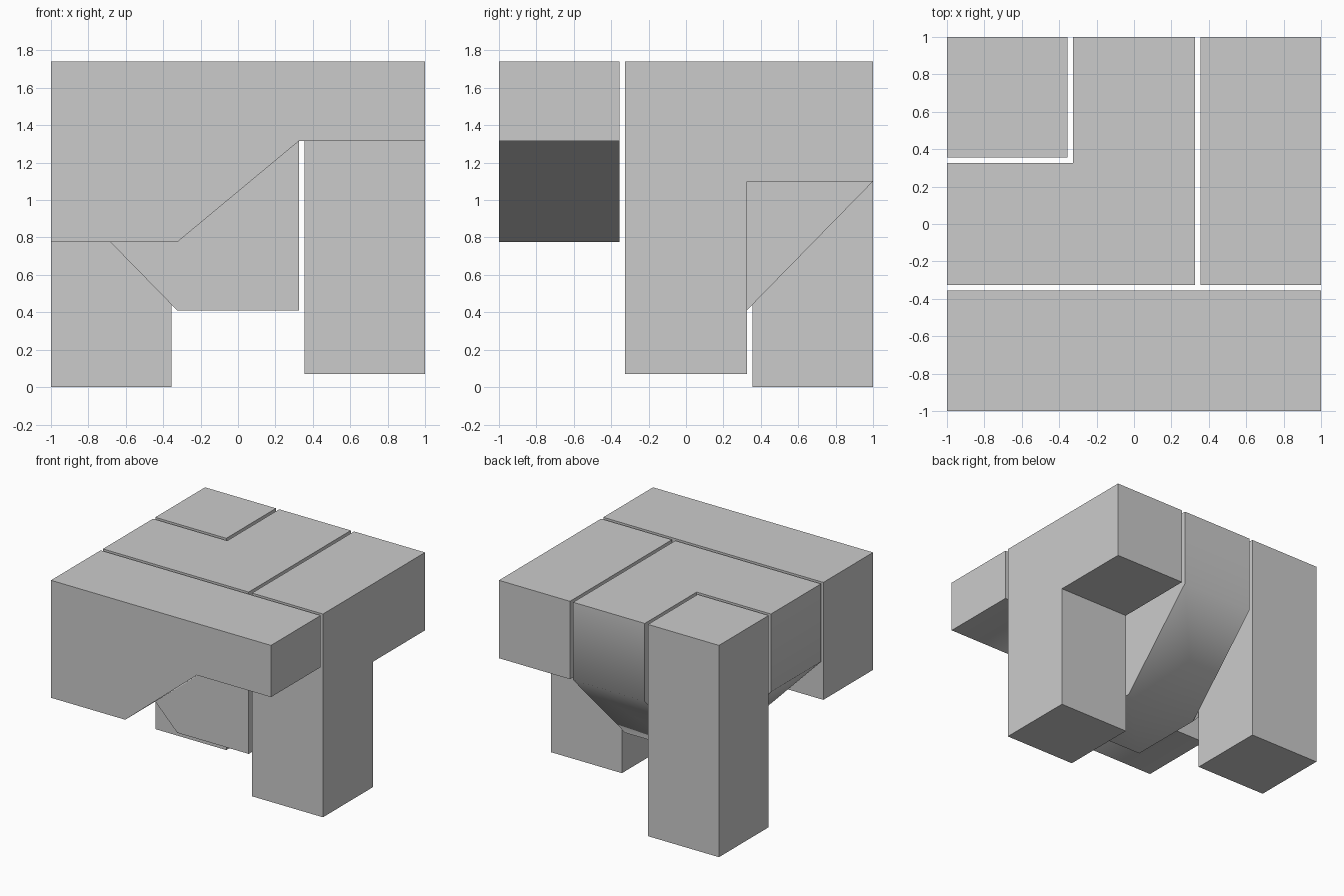
import bpy, bmesh
from mathutils import Vector

if "Cube" in bpy.data.objects:
    bpy.data.objects.remove(bpy.data.objects["Cube"])

TOP = 1.74   # shared flat top height
HALF = 0.325 # half width of a grid cell
GAP = 0.355  # far side of the gap


def finish(name, bm):
    bmesh.ops.recalc_face_normals(bm, faces=bm.faces)
    mesh = bpy.data.meshes.new(name)
    bm.to_mesh(mesh)
    bm.free()
    obj = bpy.data.objects.new(name, mesh)
    bpy.context.collection.objects.link(obj)
    return obj


def prism(name, profile, offset):
    """Extrude a closed planar profile along an offset."""
    bm = bmesh.new()
    face = bm.faces.new([bm.verts.new(p) for p in profile])
    ext = bmesh.ops.extrude_face_region(bm, geom=[face], use_keep_orig=True)
    moved = [v for v in ext["geom"] if isinstance(v, bmesh.types.BMVert)]
    bmesh.ops.translate(bm, verts=moved, vec=Vector(offset))
    return finish(name, bm)


def smooth(obj):
    bpy.ops.object.select_all(action='DESELECT')
    obj.select_set(True)
    bpy.context.view_layer.objects.active = obj
    bpy.ops.object.shade_smooth_by_angle(angle=1.0)


# Front bar with a stepped, sloping underside
front = [(-1, TOP), (-1, 0.775), (-HALF, 0.775), (HALF, 1.315), (1, 1.315), (1, TOP)]
smooth(prism("front_bar", [(x, -1, z) for x, z in front], (0, 1 - GAP, 0)))

# Right bar with a leg at its front end
right = [(-HALF, TOP), (-HALF, 0.07), (HALF, 0.07), (HALF, 1.1), (1, 1.1), (1, TOP)]
prism("right_bar_leg", [(GAP, y, z) for y, z in right], (1 - GAP, 0, 0))

# Back left corner post
post = [(-1, GAP), (-GAP, GAP), (-GAP, 1), (-1, 1)]
prism("corner_post", [(x, y, 0) for x, y in post], (0, 0, TOP))

# Central L-shaped block: its two arms slope up from the low middle
outline = [(-1, -HALF, 1.1), (-HALF, -HALF, 0.41), (HALF, -HALF, 0.41), (HALF, HALF, 0.41),
           (HALF, 1, 1.1), (-HALF, 1, 1.1), (-HALF, HALF, 0.41), (-1, HALF, 1.1)]
bm = bmesh.new()
low = [bm.verts.new(p) for p in outline]
high = [bm.verts.new((x, y, TOP)) for x, y, _ in outline]
for quad in ((0, 1, 6, 7), (1, 2, 3, 6), (6, 3, 4, 5)):
    for ring in (low, high):
        bm.faces.new([ring[i] for i in quad])
for i in range(8):
    j = (i + 1) % 8
    bm.faces.new((low[i], low[j], high[j], high[i]))
smooth(finish("middle_block", bm))
